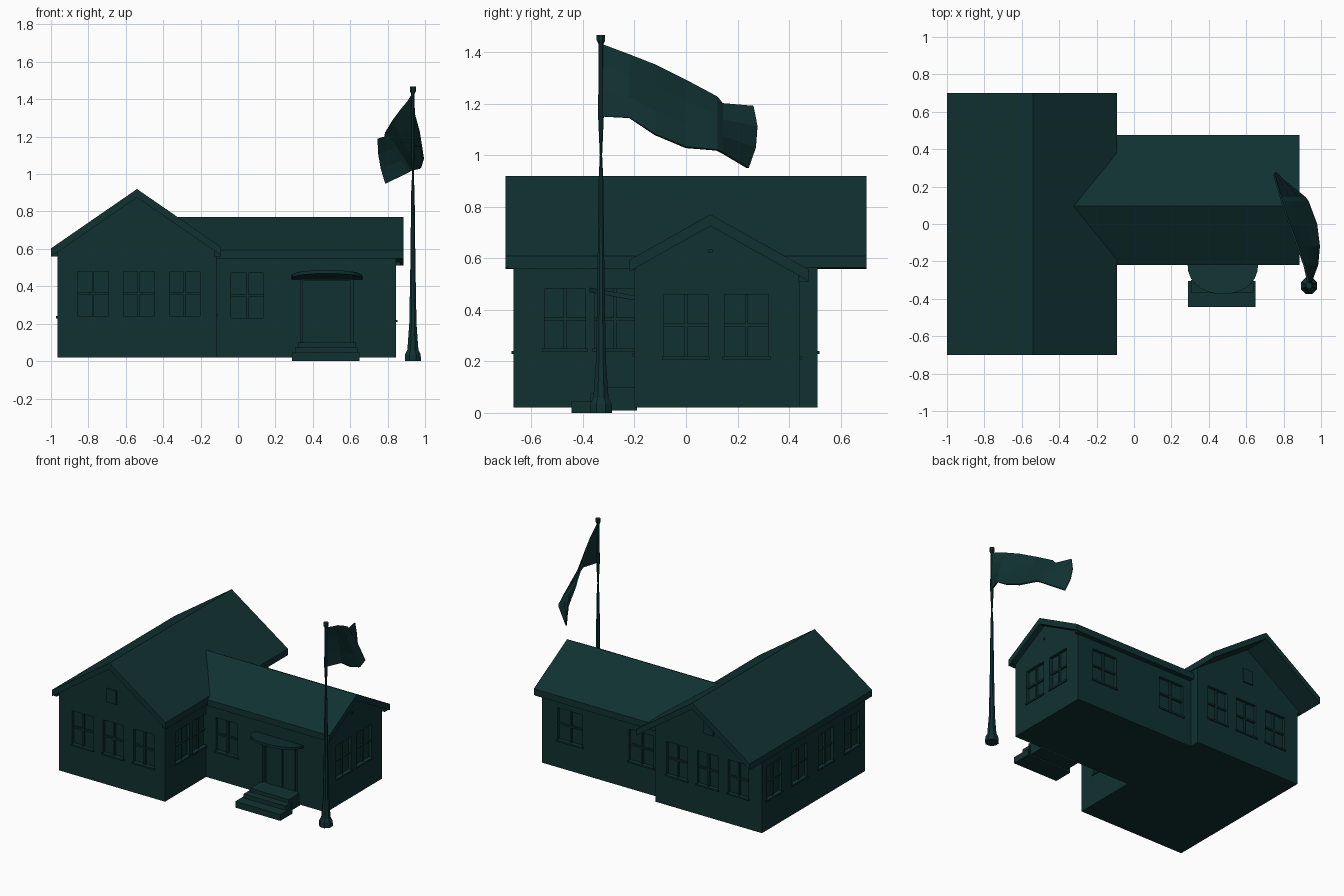
import bpy, bmesh, math
from mathutils import Vector, Matrix

if "Cube" in bpy.data.objects:
    bpy.data.objects.remove(bpy.data.objects["Cube"])

teal = bpy.data.materials.new("dark teal")
teal.diffuse_color = (0.0055, 0.031, 0.031, 1)
teal.use_nodes = True
teal.node_tree.nodes["Principled BSDF"].inputs["Base Color"].default_value = teal.diffuse_color


def finish(name, bm):
    bmesh.ops.recalc_face_normals(bm, faces=bm.faces)
    me = bpy.data.meshes.new(name)
    bm.to_mesh(me)
    bm.free()
    ob = bpy.data.objects.new(name, me)
    bpy.context.collection.objects.link(ob)
    me.materials.append(teal)
    return ob


def add_box(bm, lo, hi):
    lo, hi = Vector(lo), Vector(hi)
    m = Matrix.Translation((lo + hi) / 2) @ Matrix.Diagonal((*(hi - lo), 1))
    bmesh.ops.create_cube(bm, size=1, matrix=m)


def prism(name, pts, axis, a, b):
    """Extrude a profile (horizontal, z) along x or y from a to b."""
    bm = bmesh.new()
    put = (lambda p, t: (t, p[0], p[1])) if axis == 'x' else (lambda p, t: (p[0], t, p[1]))
    f = bm.faces.new([bm.verts.new(put(p, a)) for p in pts])
    ext = bmesh.ops.extrude_face_region(bm, geom=[f])['geom']
    off = (b - a, 0, 0) if axis == 'x' else (0, b - a, 0)
    bmesh.ops.translate(bm, vec=off, verts=[g for g in ext if isinstance(g, bmesh.types.BMVert)])
    return finish(name, bm)


def chevron(l, r, ridge, ztop, slope, th):
    zl, zr = ztop - slope * (ridge - l), ztop - slope * (r - ridge)
    return [(l, zl), (ridge, ztop), (r, zr), (r, zr - th), (ridge, ztop - th), (l, zl - th)]


# Walls: long gabled wing and lower side wing
main = prism("main_wing_walls", [(-.965, .02), (-.115, .02), (-.115, .59), (-.54, .885), (-.965, .59)],
             'y', -.67, .51)
side = prism("side_wing_walls", [(-.20, .02), (.44, .02), (.44, .545), (.095, .74), (-.20, .575)],
             'x', -.3, .845)

# Roofs
prism("main_roof", chevron(-1.0, -.09, -.54, .92, .69, .045), 'y', -.70, .70)
prism("side_roof", chevron(-.22, .475, .095, .77, .56, .045), 'x', -.33, .885)

# Eave gutters
gut = bmesh.new()
add_box(gut, (-1.0, -.69, .56), (-.965, .51, .585))
add_box(gut, (-.125, -.69, .56), (-.09, -.2, .585))
add_box(gut, (-.11, -.22, .555), (.87, -.195, .58))
add_box(gut, (-.11, .435, .51), (.87, .475, .53))
finish("eave_gutters", gut)

# Windows: each is (wall, outward axis sign, plane, centre, width, z0, z1)
wins = []
for x in (-.775, -.53, -.285):
    wins.append((main, 'y', -1, -.67, x, .165, .24, .48))
    wins.append((main, 'y', 1, .51, x, .165, .24, .48))
for y in (-.52, -.22, .08, .37):
    wins.append((main, 'x', -1, -.965, y, .17, .24, .48))
for y in (-.47, -.275):
    wins.append((main, 'x', 1, -.115, y, .16, .25, .48))
wins.append((side, 'y', -1, -.20, .05, .175, .23, .47))
for x in (.05, .62):
    wins.append((side, 'y', 1, .44, x, .2, .22, .45))
for y in (0, .235):
    wins.append((side, 'x', 1, .845, y, .17, .22, .46))
DEPTH = .022


def slab(bm, axis, plane, s, c0, c1, z0, z1, d0, d1):
    """Box on a wall, spanning depths d0..d1 outward from the wall plane."""
    a, b = sorted((plane + s * d0, plane + s * d1))
    if axis == 'y':
        add_box(bm, (c0, a, z0), (c1, b, z1))
    else:
        add_box(bm, (a, c0, z0), (b, c1, z1))


cut = {main: bmesh.new(), side: bmesh.new()}
frames = bmesh.new()
for wall, ax, s, pl, c, w, z0, z1 in wins:
    h = w / 2
    slab(cut[wall], ax, pl, s, c - h, c + h, z0, z1, -DEPTH, .03)
    slab(frames, ax, pl, s, c - .006, c + .006, z0, z1, -DEPTH - .005, -.008)
    zm = (z0 + z1) / 2
    slab(frames, ax, pl, s, c - h, c + h, zm - .006, zm + .006, -DEPTH - .005, -.009)
    slab(frames, ax, pl, s, c - h - .008, c + h + .008, z0 - .012, z0, -.01, .008)
finish("window_bars_and_sills", frames)

# Door recess
slab(cut[side], 'y', -.20, -1, .335, .615, .10, .44, -.03, .05)
for wall, bm in cut.items():
    cutter = finish("window_cutter", bm)
    cutter.hide_render = True
    mod = wall.modifiers.new("openings", 'BOOLEAN')
    mod.operation, mod.solver, mod.object = 'DIFFERENCE', 'EXACT', cutter
    bpy.context.view_layer.objects.active = wall
    bpy.ops.object.modifier_apply(modifier=mod.name)
    bpy.data.objects.remove(cutter)

# Door leaf and side lights
door = bmesh.new()
add_box(door, (.345, -.182, .10), (.605, -.165, .43))
add_box(door, (.36, -.19, .10), (.485, -.18, .41))
add_box(door, (.495, -.19, .10), (.59, -.18, .41))
finish("front_door", door)

# Gable vents
vents = bmesh.new()
for pl, s in ((-.67, -1), (.51, 1)):
    slab(vents, 'y', pl, s, -.58, -.50, .62, .72, -.01, .008)
slab(vents, 'x', .845, 1, .088, .102, .62, .635, -.01, .006)
finish("gable_vents", vents)

# Half-round canopy, tilted up away from the wall
can = bmesh.new()
arc = [(.475 + .19 * math.cos(t), -.20 - .175 * math.sin(t) ** .8)
       for t in [math.pi * i / 14 for i in range(1, 14)]]
arc = [(.665, -.195)] + arc + [(.285, -.195)]
f = can.faces.new([can.verts.new((x, y, .455 - (y + .2) * .18)) for x, y in arc])
ext = bmesh.ops.extrude_face_region(can, geom=[f])['geom']
bmesh.ops.translate(can, vec=(0, 0, -.018), verts=[g for g in ext if isinstance(g, bmesh.types.BMVert)])
finish("door_canopy", can)

# Entrance steps
st = bmesh.new()
add_box(st, (.32, -.32, .01), (.63, -.19, .10))
add_box(st, (.305, -.37, .0), (.64, -.30, .075))
add_box(st, (.29, -.445, 0), (.65, -.305, .045))
finish("entrance_steps", st)

# Flagpole: tapered rings with a flared foot and a small finial
px, py, n = .935, -.33, 8
pole = bmesh.new()
rings = []
for z, r in ((0, .047), (.035, .045), (.06, .032), (.2, .021), (.5, .015), (.9, .010),
             (1.0, .005), (1.15, .012), (1.43, .010), (1.445, .018), (1.467, .018)):
    rings.append([pole.verts.new((px + r * math.cos(2 * math.pi * (i + .5) / n),
                                  py + r * math.sin(2 * math.pi * (i + .5) / n), z)) for i in range(n)])
for a, b in zip(rings, rings[1:]):
    for i in range(n):
        pole.faces.new((a[i], a[(i + 1) % n], b[(i + 1) % n], b[i]))
pole.faces.new(rings[0])
pole.faces.new(rings[-1])
finish("flagpole", pole)

# Waving flag: columns of (y, top x, top z, bottom x, bottom z)
cols = [(-.325, .935, 1.43, .94, 1.15), (-.22, .91, 1.39, .98, 1.145), (-.12, .875, 1.35, .99, 1.08),
        (0, .83, 1.29, .975, 1.03), (.12, .79, 1.225, .93, 1.02), (.14, .785, 1.2, .915, 1.01),
        (.26, .75, 1.19, .79, .95)]
flag = bmesh.new()
grid = []
for k, (y, xt, zt, xb, zb) in enumerate(cols):
    ripple = .012 * math.sin(k * 1.8)
    grid.append([flag.verts.new((xt + (xb - xt) * t + ripple * math.sin(math.pi * t),
                                 y + (.025 * math.sin(math.pi * t) - .02 * t if k == 6 else 0),
                                 zt + (zb - zt) * t)) for t in (0, .33, .67, 1)])
for a, b in zip(grid, grid[1:]):
    for j in range(3):
        flag.faces.new((a[j], a[j + 1], b[j + 1], b[j]))
fl = finish("flag", flag)
mod = fl.modifiers.new("cloth_thickness", 'SOLIDIFY')
mod.thickness, mod.offset = .01, 0
